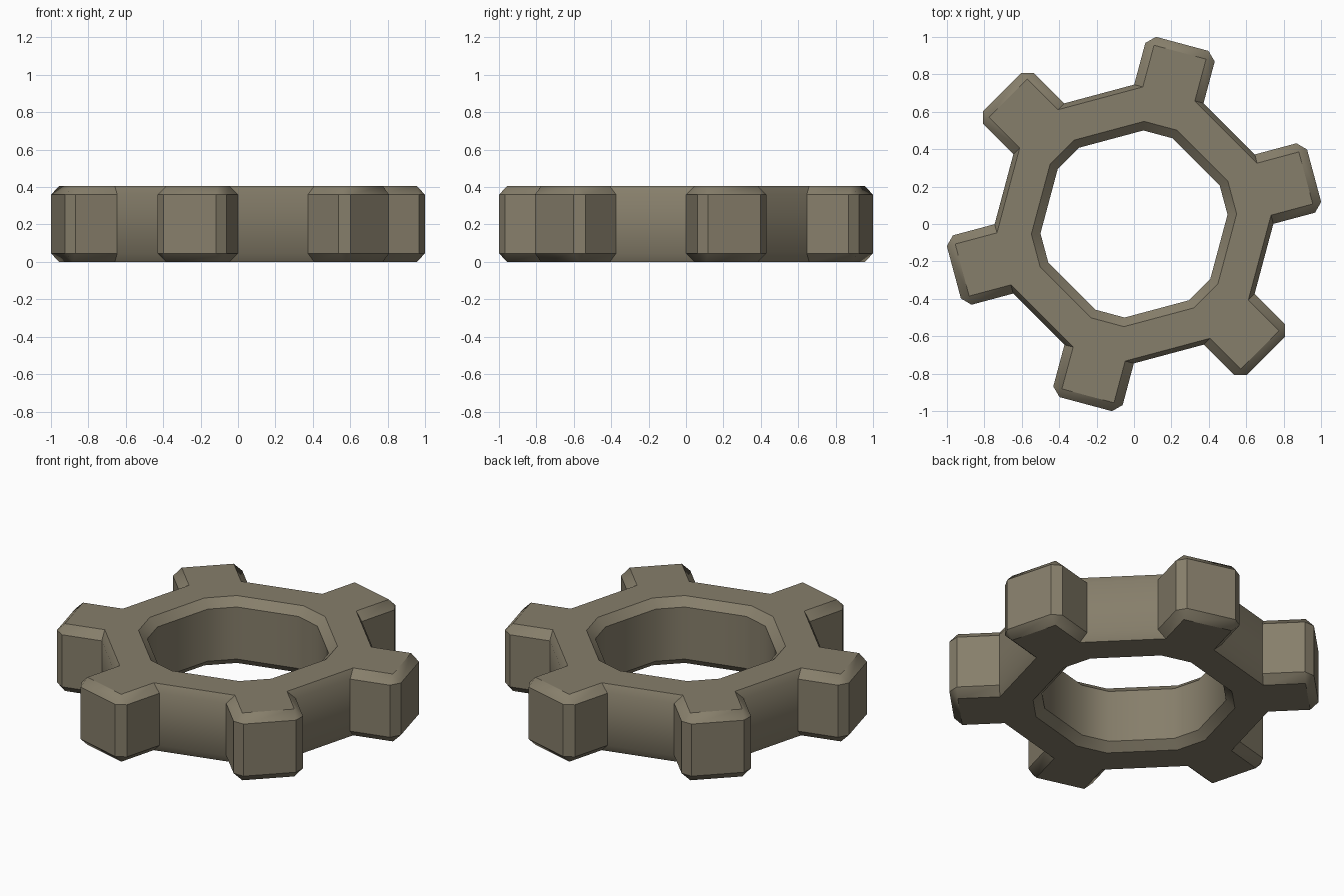
import bpy
import bmesh
from math import radians
from mathutils import Matrix, Vector

cube = bpy.data.objects.get("Cube")
if cube:
    bpy.data.objects.remove(cube, do_unlink=True)

TEETH = 6
HEIGHT, BEVEL = 0.405, 0.046

# One flat stone colour
stone = bpy.data.materials.new("grey_brown_stone")
stone.use_nodes = True
colour = (0.24, 0.21, 0.146, 1)
stone.diffuse_color = colour
stone.node_tree.nodes["Principled BSDF"].inputs["Base Color"].default_value = colour

# One sector's profiles as (radius along tooth, half width)
WALL = [(0.72, 0.192), (0.951, 0.192), (0.997, 0.145)]   # full outline of a tooth
CAP = [(0.72, 0.144), (0.951, 0.144), (0.951, 0.144)]    # bevelled outline on the flats
HOLE_CAP = [(0.544, 0.09)]
HOLE_WALL = [(0.496, 0.081)]

bm = bmesh.new()


def loop(profile, z):
    """Mirror a half-tooth profile and repeat it round the ring."""
    points = [(r, -t) for r, t in profile] + [(r, t) for r, t in reversed(profile)]
    verts = []
    for i in range(TEETH):
        turn = Matrix.Rotation(radians(15 + 360 / TEETH * i), 3, 'Z')
        verts += [bm.verts.new(turn @ Vector((r, t, z))) for r, t in points]
    return verts


def bridge(a, b):
    for i in range(len(a)):
        j = (i + 1) % len(a)
        bm.faces.new((a[i], a[j], b[j], b[i]))


# Outer and hole loops from bottom to top
levels = (0, BEVEL, HEIGHT - BEVEL, HEIGHT)
outer = [loop(p, z) for p, z in zip((CAP, WALL, WALL, CAP), levels)]
hole = [loop(p, z) for p, z in zip((HOLE_CAP, HOLE_WALL, HOLE_WALL, HOLE_CAP), levels)]
for loops in (outer, hole):
    for lower, upper in zip(loops, loops[1:]):
        bridge(lower, upper)

# Flat top and bottom: a ring plus one panel per tooth
for rim, inner in ((outer[0], hole[0]), (outer[3], hole[3])):
    roots = [v for i, v in enumerate(rim) if i % 6 in (0, 5)]
    bridge(roots, inner)
    for i in range(0, len(rim), 6):
        bm.faces.new((rim[i], rim[i + 1], rim[i + 4], rim[i + 5]))

# Close the tooth corners to clean triangles
bmesh.ops.remove_doubles(bm, verts=bm.verts, dist=0.0005)
bmesh.ops.recalc_face_normals(bm, faces=bm.faces)
mesh = bpy.data.meshes.new("gear_ring")
bm.to_mesh(mesh)
bm.free()
mesh.materials.append(stone)
gear = bpy.data.objects.new("gear_ring", mesh)
bpy.context.collection.objects.link(gear)

# Soft facets, crisp bevels
bpy.ops.object.select_all(action='DESELECT')
gear.select_set(True)
bpy.context.view_layer.objects.active = gear
bpy.ops.object.shade_smooth_by_angle(angle=radians(36))
